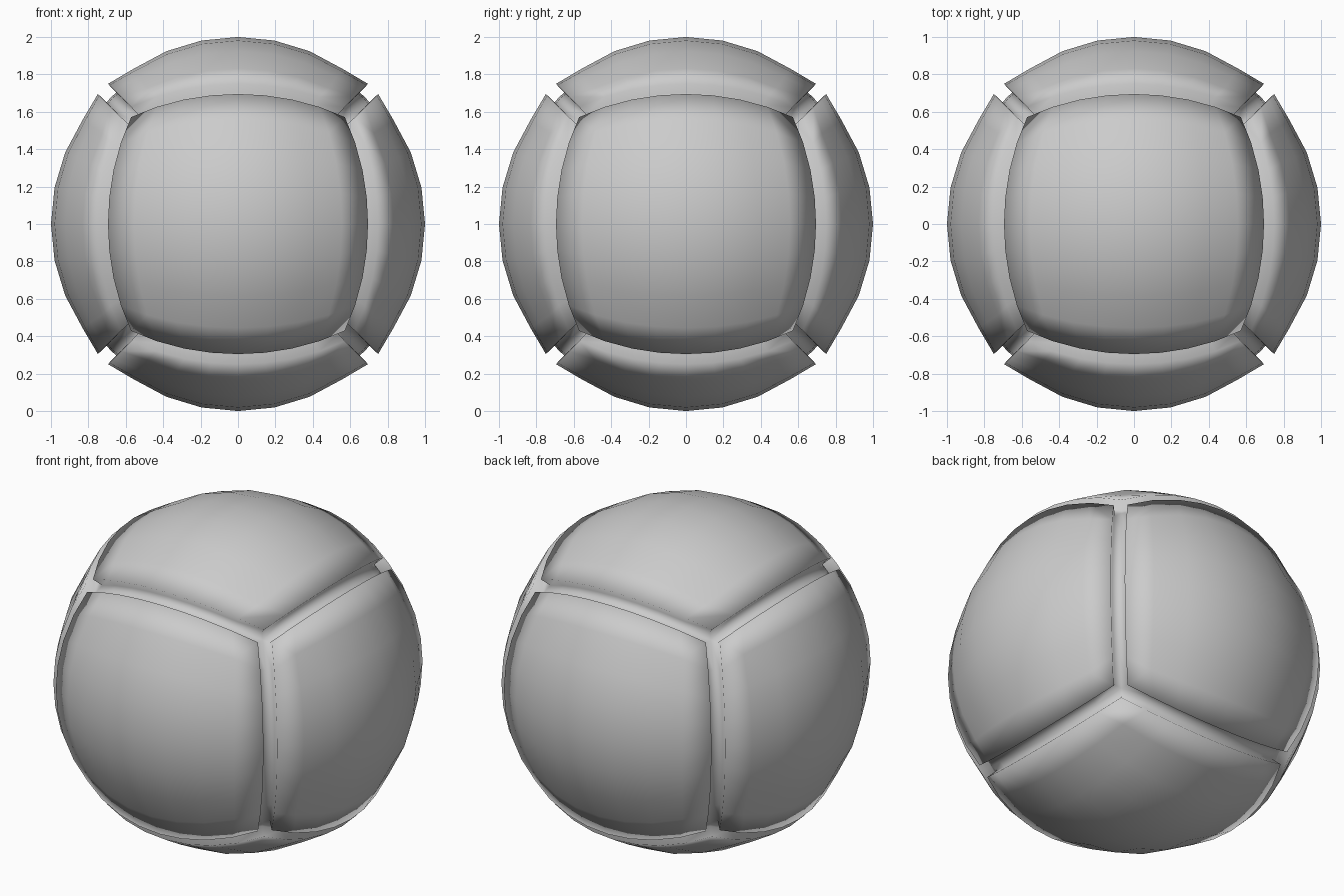
import bpy
import bmesh
import math
from mathutils import Matrix

cube = bpy.data.objects.get("Cube")
if cube:
    bpy.data.objects.remove(cube, do_unlink=True)

CORE_R = 0.96      # radius at the groove floor
PANEL_R = 1.0      # radius of the panel surface
RIM_R = 1.022      # radius of the slightly raised panel rim
GAP = 0.036        # half width of a groove
STEPS = 8          # faces along each panel side

grey = bpy.data.materials.new("plain grey")
grey.use_nodes = True
colour = (0.6, 0.6, 0.6, 1.0)
grey.diffuse_color = colour
grey.node_tree.nodes["Principled BSDF"].inputs["Base Color"].default_value = colour


def add_panel(bm, rotation):
    """One sixth of a sphere with an inset, raised panel."""
    old_faces = set(bm.faces)
    grid = bmesh.ops.create_grid(bm, x_segments=STEPS, y_segments=STEPS, size=math.pi / 4)
    for v in grid["verts"]:
        v.co.x, v.co.y, v.co.z = math.tan(v.co.x), math.tan(v.co.y), 1.0
        v.co = rotation @ (v.co.normalized() * CORE_R)
    faces = [f for f in bm.faces if f not in old_faces]
    bm.normal_update()

    # groove floor around the panel
    bmesh.ops.inset_region(bm, faces=faces, thickness=GAP, depth=0.0,
                           use_boundary=True, use_even_offset=True)

    # raised panel with walls
    raised = bmesh.ops.extrude_face_region(bm, geom=faces)["geom"]
    bmesh.ops.delete(bm, geom=[f for f in faces if f.is_valid], context="FACES")
    top_faces = {g for g in raised if isinstance(g, bmesh.types.BMFace)}
    for v in [g for g in raised if isinstance(g, bmesh.types.BMVert)]:
        on_rim = any(f not in top_faces for f in v.link_faces)
        v.co = v.co.normalized() * (RIM_R if on_rim else PANEL_R)


# six panels: top, bottom and four around the sides
bm = bmesh.new()
for turn in range(4):
    add_panel(bm, Matrix.Rotation(turn * math.pi / 2, 3, "X"))
for side in (-1, 1):
    add_panel(bm, Matrix.Rotation(side * math.pi / 2, 3, "Y"))
bmesh.ops.remove_doubles(bm, verts=bm.verts[:], dist=0.002)
bmesh.ops.recalc_face_normals(bm, faces=bm.faces[:])
for f in bm.faces:
    f.smooth = True

mesh = bpy.data.meshes.new("panelled_ball")
bm.to_mesh(mesh)
bm.free()
mesh.materials.append(grey)
ball = bpy.data.objects.new("panelled_ball", mesh)
ball.location.z = 1.0
bpy.context.collection.objects.link(ball)
